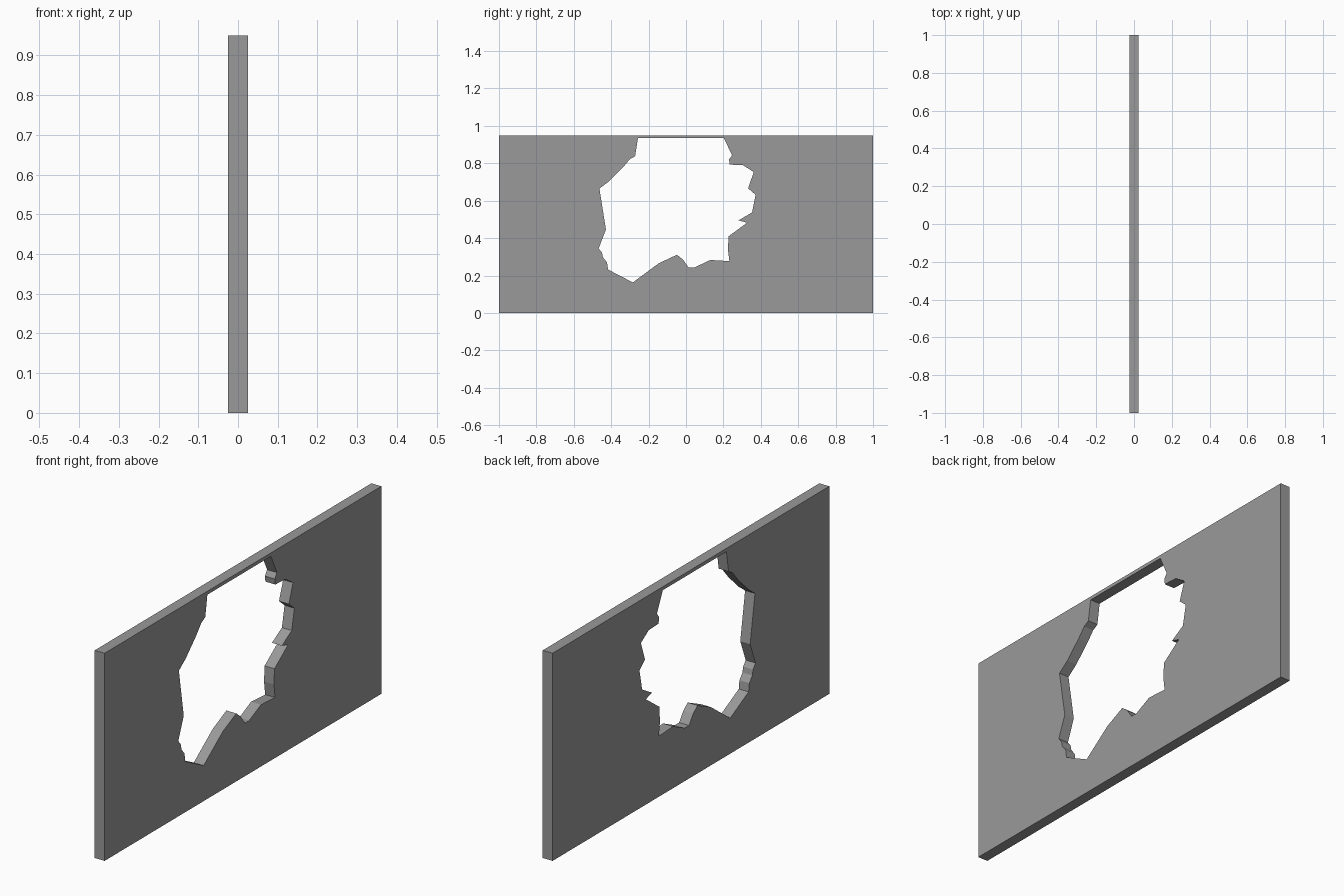
import bpy
from math import radians

if "Cube" in bpy.data.objects:
    bpy.data.objects.remove(bpy.data.objects["Cube"])

# Panel outline and ragged hole, as (y, z) profiles
panel = [(-1, 0), (1, 0), (1, 0.95), (-1, 0.95)]
hole = [(-0.257, 0.934), (0.203, 0.934), (0.246, 0.843), (0.23, 0.82),
        (0.234, 0.793), (0.305, 0.79), (0.362, 0.753), (0.332, 0.666),
        (0.372, 0.632), (0.353, 0.537), (0.281, 0.495), (0.326, 0.482),
        (0.228, 0.41), (0.224, 0.34), (0.232, 0.277), (0.13, 0.283),
        (0.045, 0.243), (0.014, 0.243), (-0.016, 0.285), (-0.048, 0.311),
        (-0.145, 0.266), (-0.284, 0.163), (-0.417, 0.232), (-0.422, 0.27),
        (-0.444, 0.297), (-0.449, 0.322), (-0.467, 0.345), (-0.428, 0.446),
        (-0.463, 0.665), (-0.412, 0.703), (-0.337, 0.778), (-0.3, 0.822),
        (-0.272, 0.838)]


def add_loop(curve, points):
    spline = curve.splines.new('POLY')
    spline.points.add(len(points) - 1)
    for p, (u, v) in zip(spline.points, points):
        p.co = (u, v, 0, 1)
    spline.use_cyclic_u = True


# Flat filled curve, thickened and stood upright in the YZ plane
curve = bpy.data.curves.new("broken_wall", 'CURVE')
curve.dimensions = '2D'
curve.fill_mode = 'BOTH'
curve.extrude = 0.025
add_loop(curve, panel)
add_loop(curve, hole)
wall = bpy.data.objects.new("broken_wall", curve)
bpy.context.collection.objects.link(wall)
wall.rotation_euler = (radians(90), 0, radians(90))

# Turn into a flat-shaded mesh
bpy.context.view_layer.objects.active = wall
wall.select_set(True)
bpy.ops.object.convert(target='MESH')
wall = bpy.context.object
wall.name = "broken_wall"
for face in wall.data.polygons:
    face.use_smooth = False

# Dark grey stone
stone = bpy.data.materials.new("dark_grey")
stone.diffuse_color = (0.32, 0.32, 0.32, 1)
stone.use_nodes = True
stone.node_tree.nodes["Principled BSDF"].inputs["Base Color"].default_value = stone.diffuse_color
wall.data.materials.clear()
wall.data.materials.append(stone)
